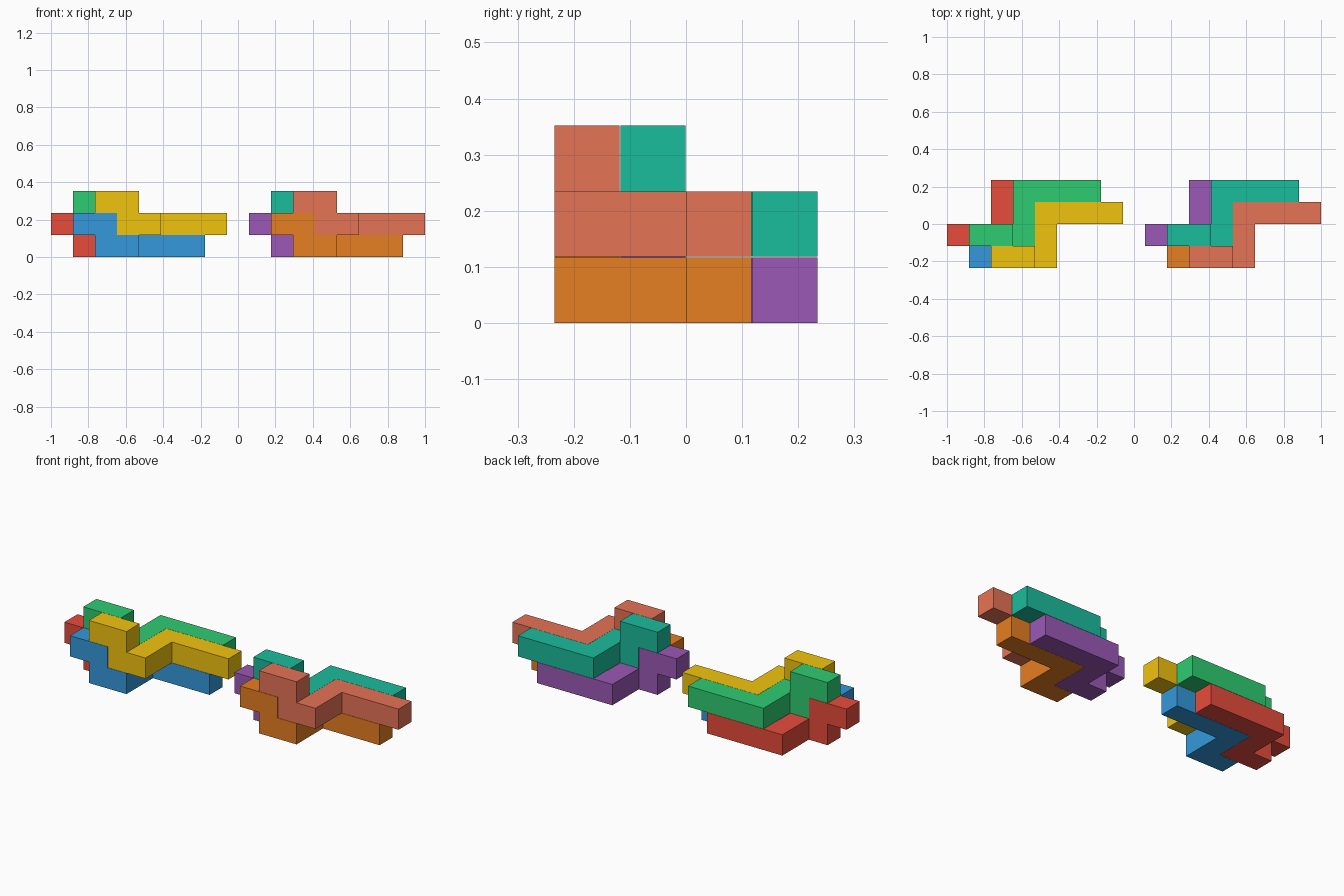
import bpy, bmesh
from mathutils import Vector

if "Cube" in bpy.data.objects:
    bpy.data.objects.remove(bpy.data.objects["Cube"])

U = 2 / 17          # cube size: 8 cells + 1 gap + 8 cells
CLEAR = 0.005 * U   # clearance on every piece face

# Stepped stick shared by all pieces (cell coordinates)
CELLS = [(2, 0, 2), (3, 0, 2), (3, 0, 1), (4, 0, 1), (4, 1, 1),
         (4, 2, 1), (5, 2, 1), (6, 2, 1), (7, 2, 1)]
ORIGIN = Vector((-1, -2 * U, 0))


def linear(hex_code):
    vals = [int(hex_code[i:i + 2], 16) / 255 for i in (0, 2, 4)]
    return [v / 12.92 if v <= 0.04045 else ((v + 0.055) / 1.055) ** 2.4 for v in vals] + [1]


def piece(name, shift, color):
    cells = {tuple(a + b for a, b in zip(c, shift)) for c in CELLS}
    bm = bmesh.new()
    for c in cells:
        for axis in range(3):
            for side in (0, 1):
                n = list(c)
                n[axis] += 2 * side - 1
                if tuple(n) in cells:
                    continue
                a, b = (axis + 1) % 3, (axis + 2) % 3
                quad = []
                for da, db in ((0, 0), (1, 0), (1, 1), (0, 1)):
                    p = list(c)
                    p[axis] += side
                    p[a] += da
                    p[b] += db
                    quad.append(bm.verts.new(p))
                bm.faces.new(quad if side else quad[::-1])
    bmesh.ops.remove_doubles(bm, verts=bm.verts, dist=1e-4)
    bm.normal_update()
    # scale to size and pull every face in by the clearance
    moves = []
    for v in bm.verts:
        normals = {tuple(round(k) for k in f.normal) for f in v.link_faces}
        inward = sum((Vector(n) for n in normals), Vector())
        moves.append((v, ORIGIN + v.co * U - inward * CLEAR))
    for v, co in moves:
        v.co = co
    bmesh.ops.dissolve_limit(bm, angle_limit=0.01, verts=bm.verts, edges=bm.edges)
    low = min(v.co.z for v in bm.verts)
    if low < U / 2:     # bottom pieces rest on the floor
        for v in bm.verts:
            if v.co.z < U / 2:
                v.co.z = 0
    mesh = bpy.data.meshes.new(name)
    bm.to_mesh(mesh)
    bm.free()
    mat = bpy.data.materials.new(name + "_paint")
    mat.diffuse_color = linear(color)
    mat.use_nodes = True
    mat.node_tree.nodes["Principled BSDF"].inputs["Base Color"].default_value = mat.diffuse_color
    mesh.materials.append(mat)
    bpy.context.collection.objects.link(bpy.data.objects.new(name, mesh))


# Four nested pieces per bundle, two bundles side by side
SHIFTS = [("upper_front", (0, 0, 0)), ("lower_front", (-1, 0, -1)),
          ("upper_back", (-1, 1, 0)), ("lower_back", (-2, 1, -1))]
COLORS = [("left", 0, ["f1c40f", "3498db", "2ecc71", "e74c3c"]),
          ("right", 9, ["e67356", "e67e22", "1abc9c", "9b59b6"])]
for side, dx, colors in COLORS:
    for (label, (x, y, z)), col in zip(SHIFTS, colors):
        piece(f"{side}_{label}_piece", (x + dx, y, z), col)
